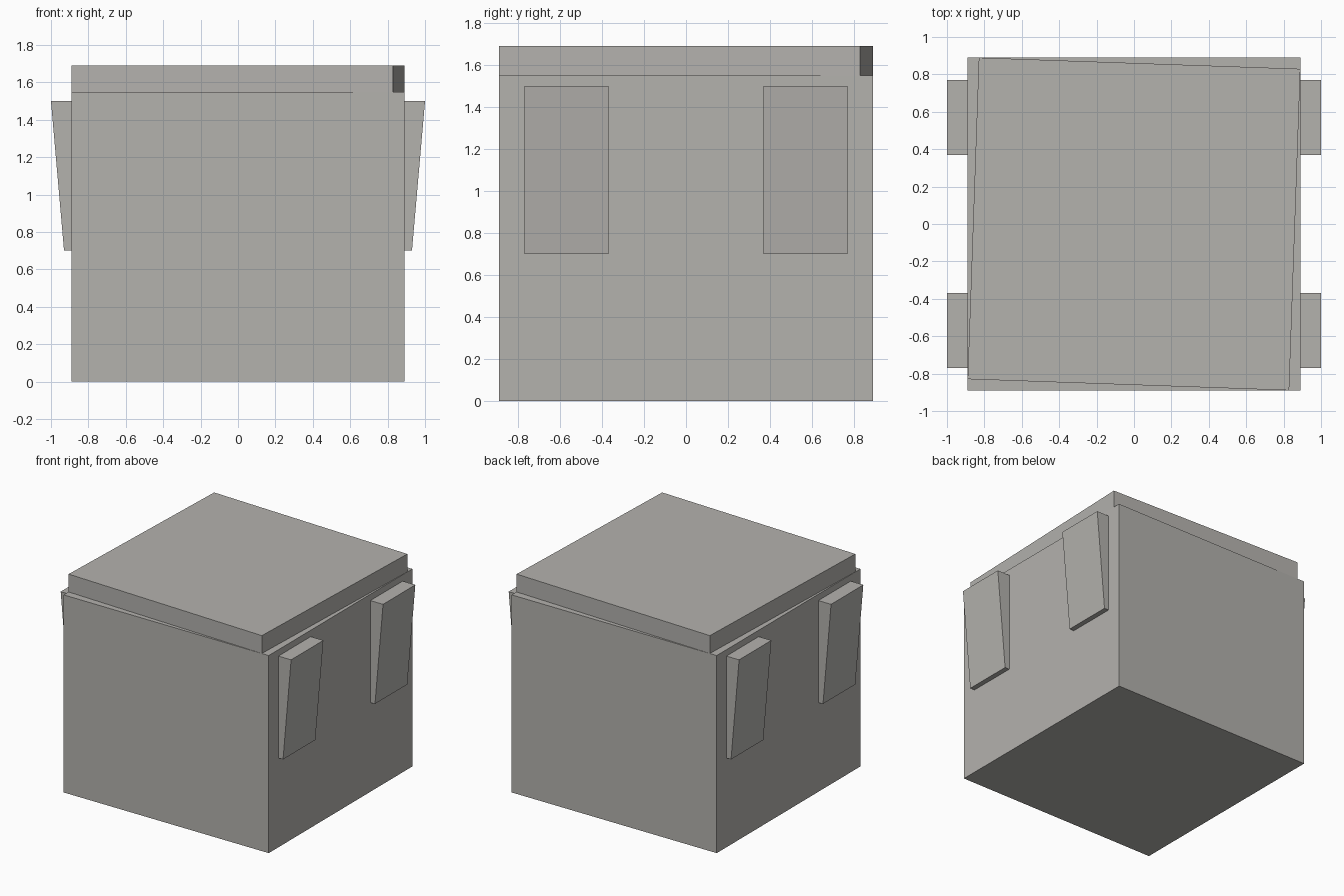
import bpy, bmesh, math

if "Cube" in bpy.data.objects:
    bpy.data.objects.remove(bpy.data.objects["Cube"])

grey = bpy.data.materials.new("warm grey")
grey.diffuse_color = (0.456, 0.445, 0.423, 1)
grey.use_nodes = True
grey.node_tree.nodes["Principled BSDF"].inputs["Base Color"].default_value = grey.diffuse_color


def make_object(name, bm):
    bmesh.ops.recalc_face_normals(bm, faces=bm.faces)
    mesh = bpy.data.meshes.new(name)
    bm.to_mesh(mesh)
    bm.free()
    mesh.materials.append(grey)
    obj = bpy.data.objects.new(name, mesh)
    bpy.context.collection.objects.link(obj)
    return obj


def box(name, size, z0, z1):
    bm = bmesh.new()
    bmesh.ops.create_cube(bm, size=1)
    for v in bm.verts:
        v.co.x *= size
        v.co.y *= size
        v.co.z = z1 if v.co.z > 0 else z0
    return make_object(name, bm)


# wedge-shaped handle: profile in x/z, extruded along y
def wedge(name, side, y0, y1):
    profile = [(0.89, 0.70), (0.93, 0.70), (1.0, 1.50), (0.89, 1.50)]
    bm = bmesh.new()
    face = bm.faces.new([bm.verts.new((side * x, y0, z)) for x, z in profile])
    ext = bmesh.ops.extrude_face_region(bm, geom=[face])
    for v in ext["geom"]:
        if isinstance(v, bmesh.types.BMVert):
            v.co.y = y1
    return make_object(name, bm)


# main body
box("body", 1.78, 0, 1.55)

# slightly twisted lid
lid = box("lid", 1.72, 1.55, 1.69)
lid.rotation_euler.z = math.radians(-2)

# two handles on each side
for side, side_name in ((-1, "left"), (1, "right")):
    wedge(f"{side_name}_front_handle", side, -0.77, -0.37)
    wedge(f"{side_name}_back_handle", side, 0.37, 0.77)
